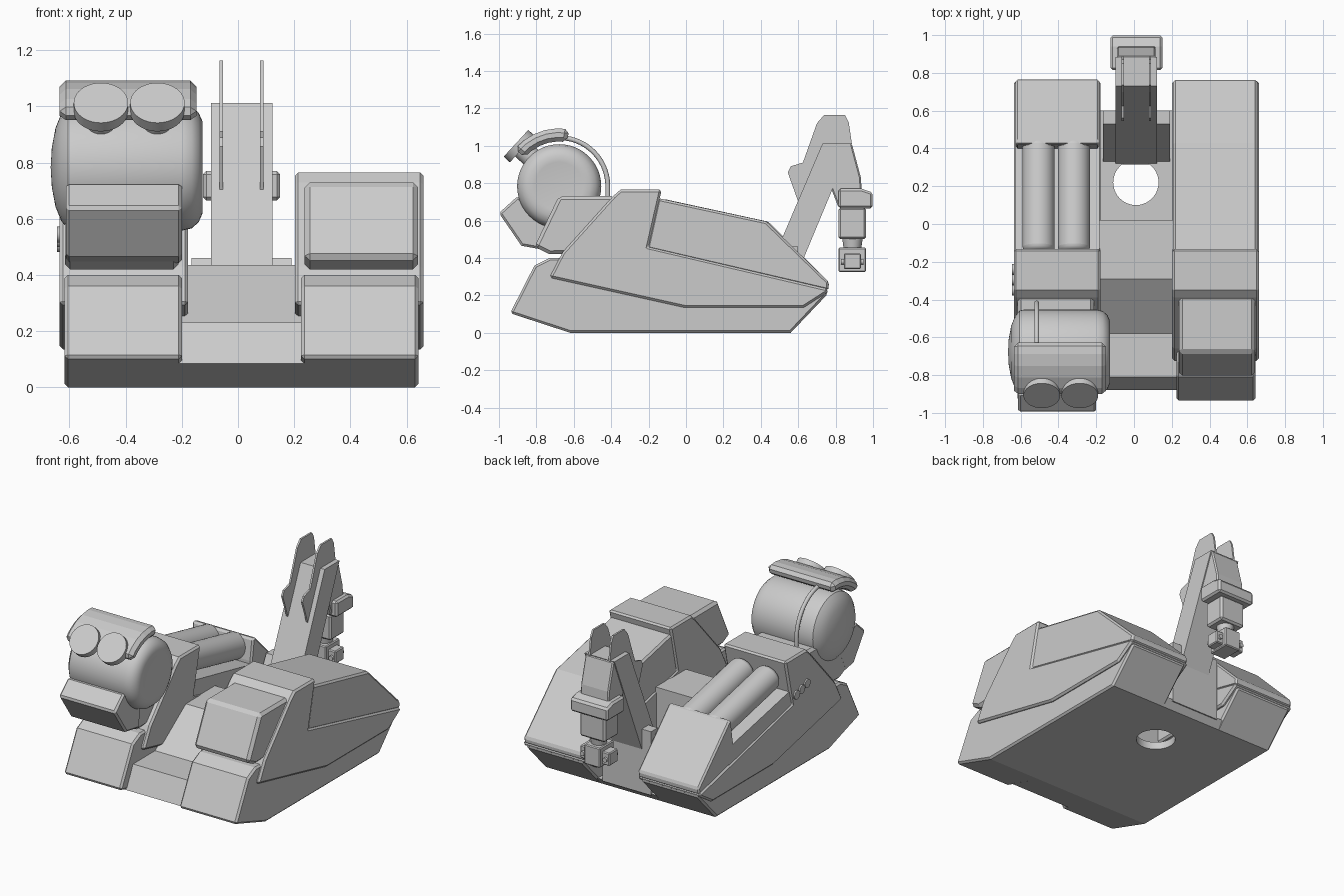
import bpy, bmesh, math
from mathutils import Vector

cube = bpy.data.objects.get("Cube")
if cube:
    bpy.data.objects.remove(cube, do_unlink=True)

grey = bpy.data.materials.new("plain grey")
grey.use_nodes = True
colour = (0.6, 0.6, 0.6, 1)
grey.diffuse_color = colour
grey.node_tree.nodes["Principled BSDF"].inputs["Base Color"].default_value = colour

MID = 0.0125  # centre line of the hull


def finish(name, bm, bevel=0, segments=1, smooth=False):
    bmesh.ops.recalc_face_normals(bm, faces=bm.faces)
    mesh = bpy.data.meshes.new(name)
    bm.to_mesh(mesh)
    bm.free()
    mesh.materials.append(grey)
    ob = bpy.data.objects.new(name, mesh)
    bpy.context.collection.objects.link(ob)
    if bevel:
        mod = ob.modifiers.new("bevel", 'BEVEL')
        mod.width, mod.segments = bevel, segments
        mod.limit_method = 'ANGLE'
        mod.angle_limit = math.radians(50)
    if smooth:
        bpy.ops.object.select_all(action='DESELECT')
        ob.select_set(True)
        bpy.context.view_layer.objects.active = ob
        bpy.ops.object.shade_smooth_by_angle(angle=math.radians(35))
    return ob


def prism(name, profile, x0, x1, bevel=0):
    """Extrude a (y, z) profile from x0 to x1."""
    bm = bmesh.new()
    face = bm.faces.new([bm.verts.new((x0, y, z)) for y, z in profile])
    ext = bmesh.ops.extrude_face_region(bm, geom=[face])
    moved = [v for v in ext["geom"] if isinstance(v, bmesh.types.BMVert)]
    bmesh.ops.translate(bm, verts=moved, vec=(x1 - x0, 0, 0))
    return finish(name, bm, bevel)


def box(name, x0, x1, y0, y1, z0, z1, bevel=0):
    return prism(name, [(y0, z0), (y1, z0), (y1, z1), (y0, z1)], x0, x1, bevel)


def rod(name, a, b, r1, r2=None, bevel=0, segments=1):
    """Round bar between two points."""
    a, b = Vector(a), Vector(b)
    bm = bmesh.new()
    bmesh.ops.create_cone(bm, cap_ends=True, segments=40, radius1=r1,
                          radius2=r1 if r2 is None else r2, depth=(b - a).length)
    bm.transform((b - a).to_track_quat('Z', 'Y').to_matrix().to_4x4())
    bmesh.ops.translate(bm, verts=bm.verts, vec=(a + b) / 2)
    return finish(name, bm, bevel, segments, True)


# Centre hull with a round hole through the thin rear floor
deck = prism("centre_hull", [(-.62, 0), (.56, 0), (.6, .05), (.02, .05), (.02, .435),
                             (-.29, .435), (-.58, .23), (-.81, .23), (-.88, .085)],
             -.22, .245)
cutter = rod("hole_cutter", (.01, .22, -.1), (.01, .22, .2), .12)
cutter.hide_render = True
cutter.hide_set(True)
cut = deck.modifiers.new("hole", 'BOOLEAN')
cut.object, cut.operation, cut.solver = cutter, 'DIFFERENCE', 'EXACT'

# Two side pods
lower = [(-.62, 0), (.56, 0), (.76, .21), (.7, .3), (-.6, .4), (-.73, .4),
         (-.81, .36), (-.94, .105)]
skirt = [(-.35, .765), (-.13, .765), (-.2, .46), (.76, .235), (.755, .215), (.63, .135),
         (-.01, .135), (-.73, .295), (-.66, .43), (-.39, .73)]
front = [(-.81, .46), (-.68, .73), (-.38, .73), (-.3, .43), (-.73, .42)]
cover = [(-.15, .72), (.43, .595), (.765, .27), (.76, .225), (-.21, .45)]
rear_block = [(.42, .588), (.44, .595), (.765, .27), (.76, .225), (.4, .31), (.4, .45)]
tray = [(-.18, .55), (.45, .42), (.45, .3), (-.21, .45)]
for s, side in ((1, "left"), (-1, "right")):
    def part(name, profile, u0, u1, bevel=.012):
        prism(f"{side}_{name}", profile, MID + s * u0, MID + s * u1, bevel)
    part("lower_hull", lower, .212, .63)
    part("skirt", skirt, .19, .648)
    part("front_box", front, .225, .628, .018)
    if s > 0:
        part("rear_cover", cover, .195, .64)
    else:
        part("rear_block", rear_block, .195, .64)
        part("tank_tray", tray, .195, .64, 0)

# Twin tanks and side buttons on the right pod
for i, x in enumerate((-.505, -.318)):
    rod(f"tank_{i + 1}", (x, -.15, .635), (x, .44, .507), .085, bevel=.03, segments=4)
for i in range(3):
    y, z = -.24 - i * .055, .51 + i * .017
    rod(f"side_button_{i + 1}", (-.6, y, z), (-.645, y, z), .028)

# Head drum: a turned profile around the x axis
HY, HZ, R = -.678, .783, .225
turned = [(-.667, 0), (-.663, .07), (-.65, .14), (-.63, .19), (-.605, .22), (-.58, R),
          (-.2, R), (-.165, .217), (-.14, .195), (-.127, .165), (-.127, .13), (-.15, 0)]
bm = bmesh.new()
verts = [bm.verts.new((x, HY, HZ + r)) for x, r in turned]
edges = [bm.edges.new(pair) for pair in zip(verts, verts[1:])]
bmesh.ops.spin(bm, geom=verts + edges, cent=(0, HY, HZ), axis=(1, 0, 0),
               angle=math.tau, steps=48)
bmesh.ops.remove_doubles(bm, verts=bm.verts, dist=.0005)
finish("head_drum", bm, smooth=True)


def around(r, deg):
    a = math.radians(deg)
    return HY + r * math.cos(a), HZ + r * math.sin(a)


# Brow shell, chin and hose around the drum
arc = [80 + 12 * i for i in range(6)]
prism("brow", [around(.31, d) for d in arc] + [around(.24, d) for d in reversed(arc)],
      -.635, -.148, .022)
prism("chin", [(-1, .64), (-.9, .73), (-.72, .6), (-.74, .44), (-.88, .465)],
      -.613, -.2, .012)
curve = bpy.data.curves.new("hose", 'CURVE')
curve.dimensions = '3D'
curve.bevel_depth = .013
curve.use_fill_caps = True
path = [around(.26, 85 - 5 * i) for i in range(18)] + [(HY + .26, .7)]
spline = curve.splines.new('POLY')
spline.points.add(len(path) - 1)
for p, (y, z) in zip(spline.points, path):
    p.co = (-.515, y, z, 1)
spline.use_smooth = True
curve.materials.append(grey)
bpy.context.collection.objects.link(bpy.data.objects.new("hose", curve))

# Eyes: round caps on short stalks, looking forward and up
look = Vector((0, -.735, .678))
for side, x in (("right", -.488), ("left", -.287)):
    face = Vector((x, -.909, 1.013))
    rod(side + "_eye_cap", face - look * .045, face, .097)
    rod(side + "_eye_stalk", face - look * .16, face - look * .04, .055)

# Rear arm with its foot block and two fins
prism("arm_base", [(.33, .05), (.53, .46), (.6, .46), (.6, .04), (.34, .04)], -.165, .19)
prism("arm", [(.315, .04), (.73, 1.012), (.885, 1.012), (.48, .04)], -.097, .122)
fin = [(.6, .7), (.544, .858), (.56, .89), (.625, .91), (.7, 1.12), (.737, 1.163),
       (.85, 1.163), (.87, 1.126), (.887, 1.01), (.85, .93)]
for side, x in (("right", -.06), ("left", .085)):
    prism(side + "_arm_fin", fin, x - .006, x + .006)

# Hanging tool at the arm tip
prism("tool_housing", [(.82, 1.01), (.887, 1.01), (.935, .83), (.945, .67), (.815, .67),
                       (.75, .84)], -.09, .115, .008)
prism("tool_collar", [(.815, .665), (.998, .665), (.998, .75), (.94, .77), (.815, .77)],
      -.125, .15, .012)
box("tool_body", -.08, .105, .815, .963, .5, .67, .012)
rod("tool_neck", (MID, .89, .44), (MID, .89, .505), .045, .055)
box("tool_foot", -.045, .07, .815, .963, .325, .455, .006)
box("tool_crossbar", -.095, .12, .845, .935, .34, .425, .006)
for i, x in enumerate((-.07, .095)):
    rod(f"tool_bolt_{i + 1}", (x, .83, .38), (x, .95, .38), .015)
